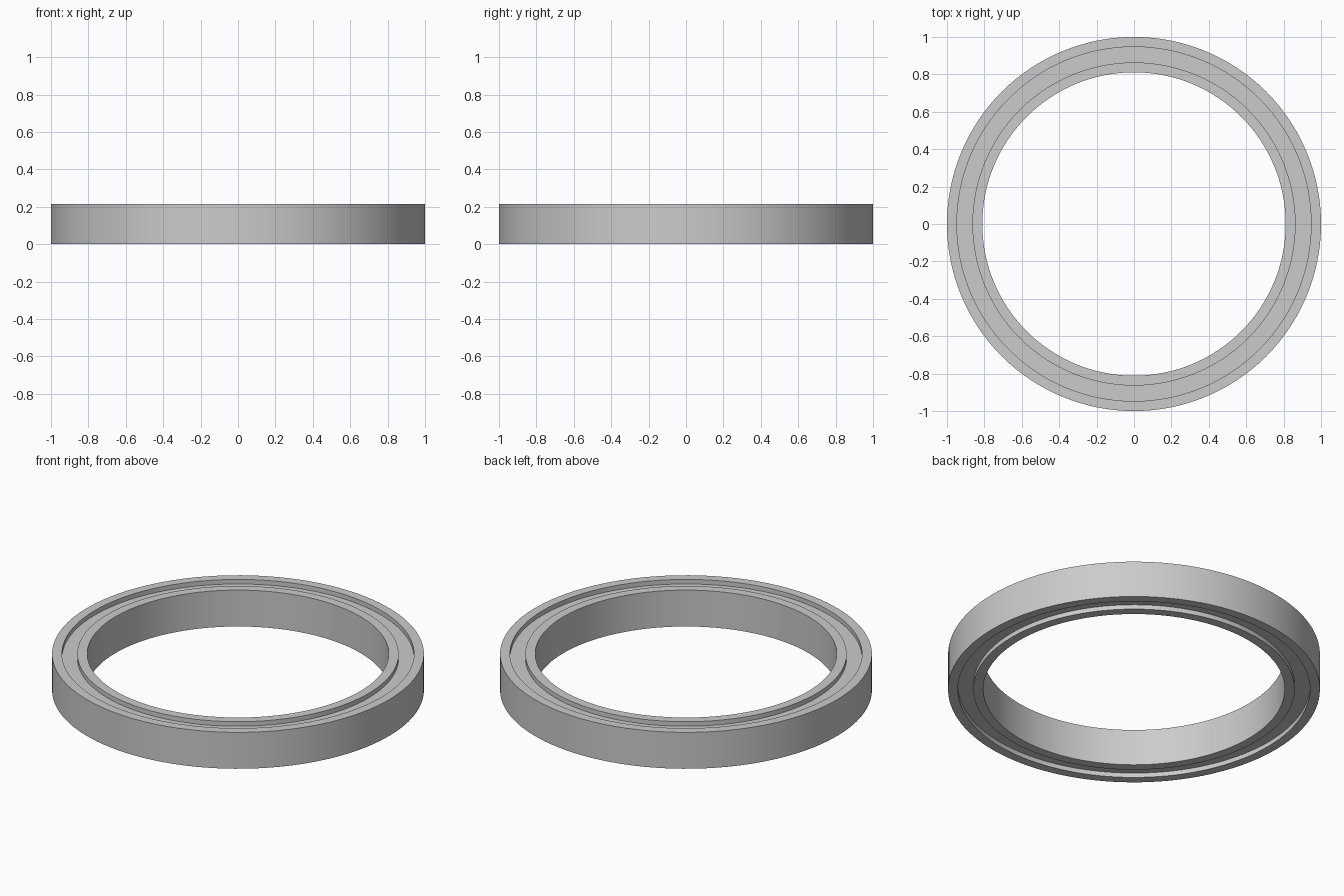
import bpy
import math

cube = bpy.data.objects.get("Cube")
if cube:
    bpy.data.objects.remove(cube, do_unlink=True)

SEGMENTS = 128
HEIGHT = 0.216
RECESS = 0.027

steel = bpy.data.materials.new("brushed grey steel")
steel.use_nodes = True
GREY = (0.6, 0.6, 0.6, 1.0)
steel.diffuse_color = GREY
steel.node_tree.nodes["Principled BSDF"].inputs["Base Color"].default_value = GREY


def ring(name, inner, outer, bottom, top):
    """Revolve a rectangular section about the z axis."""
    section = [(inner, bottom), (outer, bottom), (outer, top), (inner, top)]
    n = len(section)
    verts, faces = [], []
    for i in range(SEGMENTS):
        a = math.tau * i / SEGMENTS
        verts += [(r * math.cos(a), r * math.sin(a), z) for r, z in section]
        here, ahead = i * n, (i + 1) % SEGMENTS * n
        for j in range(n):
            k = (j + 1) % n
            faces.append((here + j, ahead + j, ahead + k, here + k))
    mesh = bpy.data.meshes.new(name)
    mesh.from_pydata(verts, [], faces)
    mesh.flip_normals()
    mesh.materials.append(steel)
    obj = bpy.data.objects.new(name, mesh)
    bpy.context.collection.objects.link(obj)
    bpy.ops.object.select_all(action="DESELECT")
    obj.select_set(True)
    bpy.context.view_layer.objects.active = obj
    bpy.ops.object.shade_smooth_by_angle(angle=math.radians(30))
    return obj


# Inner and outer races, with the recessed shield filling the gap
ring("outer_race", 0.947, 1.0, 0, HEIGHT)
ring("inner_race", 0.811, 0.864, 0, HEIGHT)
ring("shield", 0.864, 0.947, RECESS, HEIGHT - RECESS)
